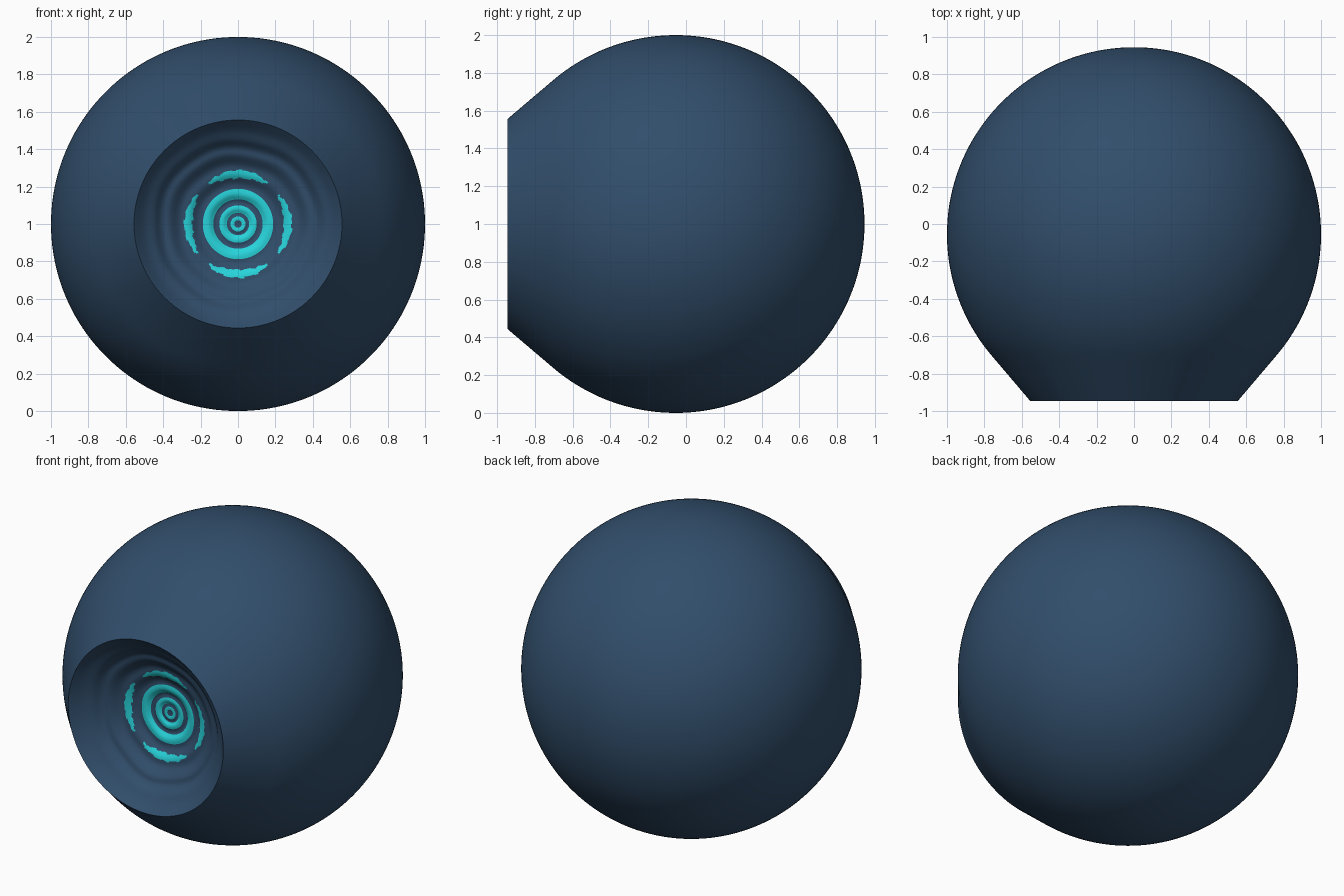
import bpy, bmesh, math

if "Cube" in bpy.data.objects:
    bpy.data.objects.remove(bpy.data.objects["Cube"])

SEG = 160
CY, CZ = -0.055, 1.0          # sphere centre
FRONT, RIM = -0.945, 0.556    # rim plane and rim radius


def material(name, rgb):
    m = bpy.data.materials.new(name)
    m.diffuse_color = (*rgb, 1)
    m.use_nodes = True
    m.node_tree.nodes["Principled BSDF"].inputs["Base Color"].default_value = m.diffuse_color
    return m


navy = material("navy", (0.031, 0.076, 0.147))
cyan = material("cyan", (0.02, 0.66, 0.71))


def lathe(name, radii, depth, mats, paint=None):
    """Rings around the y axis; depth(i, r, a) gives y. Radius 0 closes a pole."""
    bm = bmesh.new()
    rings = []
    for i, r in enumerate(radii):
        n = 1 if r < 1e-6 else SEG
        rings.append([bm.verts.new((r * math.sin(2 * math.pi * k / SEG), depth(i, r, 2 * math.pi * k / SEG),
                                    CZ + r * math.cos(2 * math.pi * k / SEG))) for k in range(n)])
    for a, b in zip(rings, rings[1:]):
        for k in range(SEG):
            j = (k + 1) % SEG
            # winding: rim to back pole faces outward, rim to dish centre is flipped below
            if len(b) == 1:
                f = bm.faces.new((a[k], a[j], b[0]))
            else:
                f = bm.faces.new((a[k], a[j], b[j], b[k]))
            if paint:
                c = f.calc_center_median()
                f.material_index = paint(math.hypot(c.x, c.z - CZ), math.atan2(c.x, c.z - CZ))
    # shell faces point away from the axis, dish faces point to the front
    bm.normal_update()
    if paint:
        flip = sum(f.normal.y for f in bm.faces) > 0
    else:
        flip = sum(f.normal.x * f.calc_center_median().x for f in bm.faces) < 0
    if flip:
        bmesh.ops.reverse_faces(bm, faces=bm.faces[:])
    me = bpy.data.meshes.new(name)
    bm.to_mesh(me)
    bm.free()
    for m in mats:
        me.materials.append(m)
    me.shade_smooth()
    ob = bpy.data.objects.new(name, me)
    bpy.context.collection.objects.link(ob)
    return ob


# Outer shell: cone flare at the front running into a sphere
T0 = math.radians(50)
profile = []
for i in range(5):
    t = i / 5
    r1, y1 = math.sin(T0), CY - math.cos(T0)
    profile.append((RIM + (r1 - RIM) * t, FRONT + (y1 - FRONT) * t))
for i in range(81):
    t = T0 + (math.pi - T0) * i / 80
    profile.append((math.sin(t) if i < 80 else 0, CY - math.cos(t)))
lathe("body_shell", [p[0] for p in profile], lambda i, r, a: profile[i][1], [navy])

# Rippled dish: shallow bowl with wave crests at these radii
CRESTS = [-0.03, 0.03, 0.08, 0.16, 0.265, 0.37, 0.46, 0.58]
DEPTH = 0.25
BOWL_R = (RIM ** 2 + DEPTH ** 2) / (2 * DEPTH)


def dish_y(i, r, a):
    bowl = math.sqrt(BOWL_R ** 2 - r * r) - (BOWL_R - DEPTH)
    wobble = 0.006 * math.sin(3 * a + 1) + 0.004 * math.sin(7 * a)
    rr = r + wobble * min(1, r / 0.4)
    k = max(j for j in range(len(CRESTS) - 1) if CRESTS[j] <= rr)
    t = (rr - CRESTS[k]) / (CRESTS[k + 1] - CRESTS[k])
    fade = min(1, (RIM - r) / 0.12) * min(1, 0.2 + r / 0.15)
    return FRONT + bowl - 0.006 * fade * math.cos(2 * math.pi * t)


def dish_paint(r, a):
    jag = 0.003 * math.sin(23 * a) + 0.002 * math.sin(41 * a + 1)
    if 0.018 < r < 0.038 or 0.058 < r < 0.098 or 0.132 < r < 0.187:
        return 1
    # outer ring is broken into four ragged arcs
    off = abs((a + math.pi / 4) % (math.pi / 2) - math.pi / 4)
    half = 0.020 * (1 - (off / 0.68) ** 2) if off < 0.64 else 0
    return int(half > 0 and abs(r - 0.266 - jag) < half + 0.002)


N = 139
lathe("rippled_dish", [RIM * (1 - i / N) for i in range(N)] + [0], dish_y, [navy, cyan], dish_paint)
